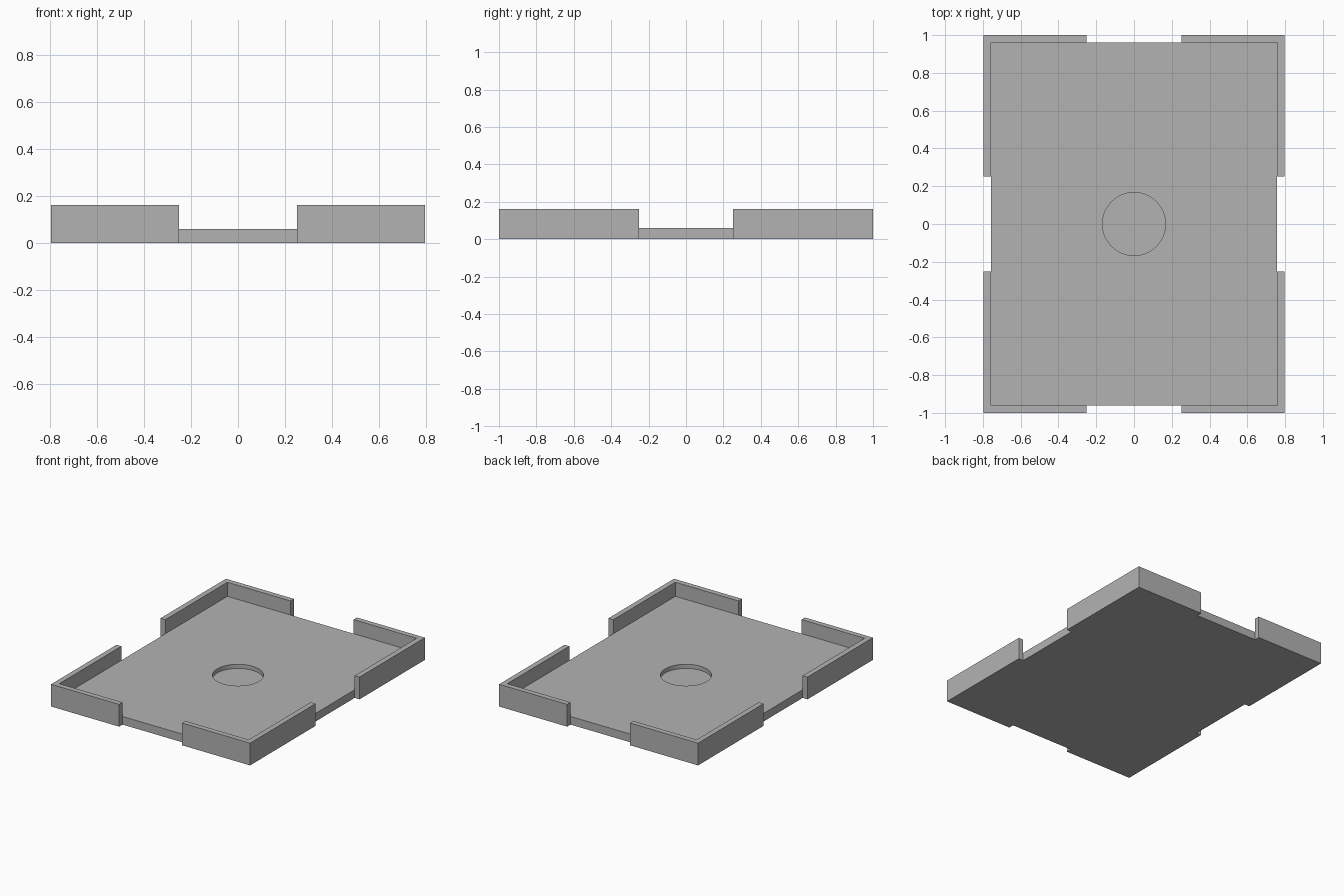
import bpy
import math

cube = bpy.data.objects.get("Cube")
if cube:
    bpy.data.objects.remove(cube, do_unlink=True)

# Main dimensions
HALF_X, HALF_Y = 0.797, 1.0
WALL = 0.039
FLOOR_Z, TOP_Z = 0.059, 0.161
GAP = 0.252
RECESS_R, RECESS_DEPTH = 0.167, 0.03
INNER_X, INNER_Y = HALF_X - WALL, HALF_Y - WALL

grey = bpy.data.materials.new("plain_grey")
grey.use_nodes = True
colour = (0.45, 0.45, 0.45, 1)
grey.diffuse_color = colour
grey.node_tree.nodes["Principled BSDF"].inputs["Base Color"].default_value = colour


def box(name, low, high):
    """Axis-aligned box between two corners."""
    centre = [(a + b) / 2 for a, b in zip(low, high)]
    bpy.ops.mesh.primitive_cube_add(size=1, location=centre)
    obj = bpy.context.object
    obj.name = name
    obj.scale = [b - a for a, b in zip(low, high)]
    bpy.ops.object.transform_apply(location=True, rotation=False, scale=True)
    return obj


def cut(target, cutter):
    """Subtract the cutter from the target, then discard it."""
    cutter.hide_render = True
    mod = target.modifiers.new("cut", 'BOOLEAN')
    mod.operation = 'DIFFERENCE'
    mod.solver = 'EXACT'
    mod.object = cutter
    bpy.context.view_layer.objects.active = target
    bpy.ops.object.modifier_apply(modifier=mod.name)
    bpy.data.objects.remove(cutter, do_unlink=True)


# Solid tray block
tray = box("tray", (-HALF_X, -HALF_Y, 0), (HALF_X, HALF_Y, TOP_Z))
tray.data.materials.append(grey)

# Pocket that leaves the rim walls
cut(tray, box("pocket_cutter", (-INNER_X, -INNER_Y, FLOOR_Z), (INNER_X, INNER_Y, 1)))

# Openings through the middle of each wall
for side in (-1, 1):
    xs = sorted((side * INNER_X, side * (HALF_X + 1)))
    ys = sorted((side * INNER_Y, side * (HALF_Y + 1)))
    cut(tray, box("side_gap_cutter", (xs[0], -GAP, -1), (xs[1], GAP, 1)))
    cut(tray, box("end_gap_cutter", (-GAP, ys[0], -1), (GAP, ys[1], 1)))

# Shallow round recess in the floor
bpy.ops.mesh.primitive_cylinder_add(vertices=64, radius=RECESS_R, depth=1,
                                    location=(0, 0, FLOOR_Z - RECESS_DEPTH + 0.5))
cut(tray, bpy.context.object)

# Smooth the recess wall, keep every edge crisp
bpy.ops.object.select_all(action='DESELECT')
tray.select_set(True)
bpy.context.view_layer.objects.active = tray
bpy.ops.object.shade_smooth_by_angle(angle=math.radians(30))
